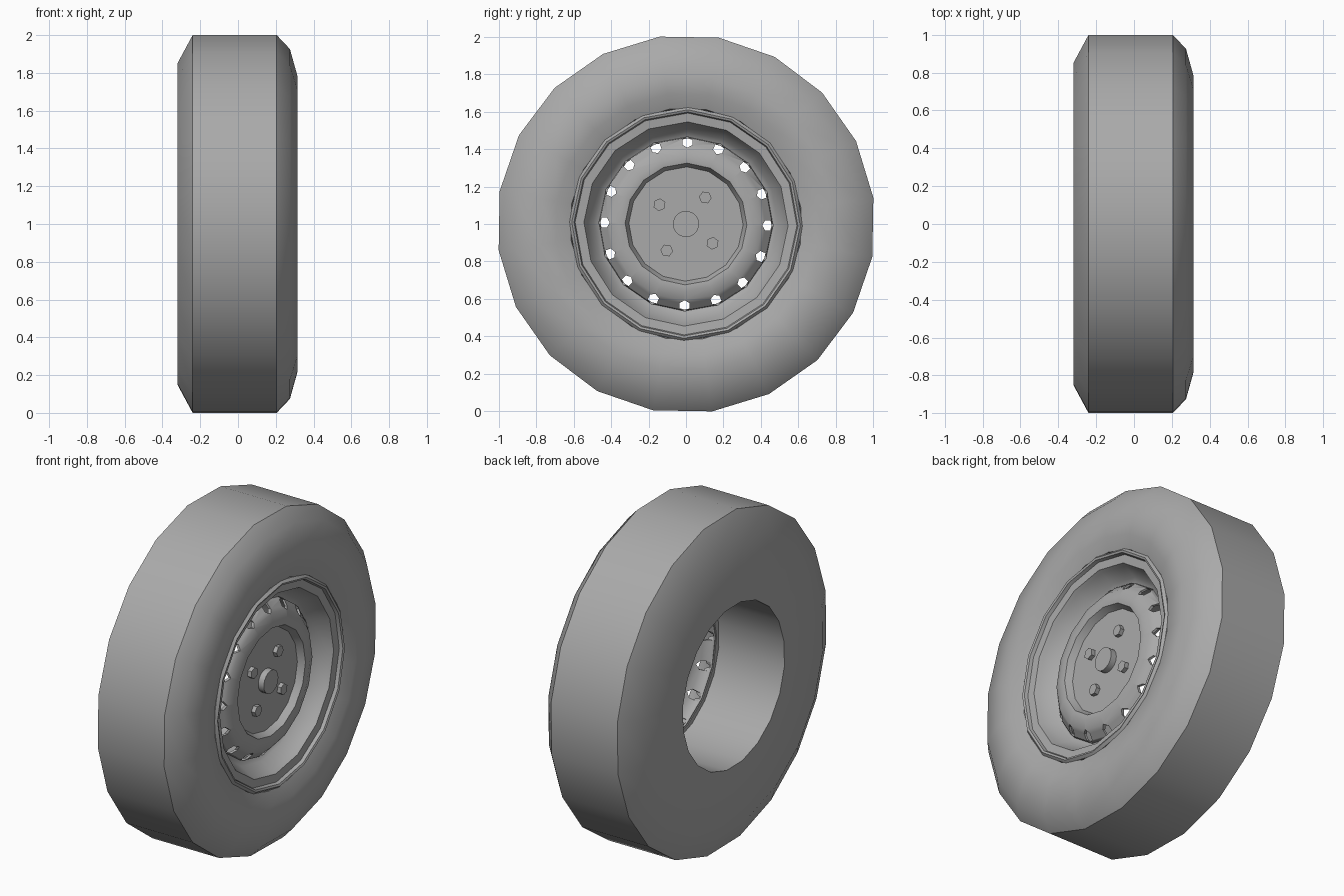
import bpy, bmesh
from math import sin, cos, radians, tau

if "Cube" in bpy.data.objects:
    bpy.data.objects.remove(bpy.data.objects["Cube"])

# One plain grey for the whole wheel
GREY = (0.4, 0.4, 0.4, 1)
grey = bpy.data.materials.new("plain_grey")
grey.diffuse_color = GREY
grey.use_nodes = True
grey.node_tree.nodes["Principled BSDF"].inputs["Base Color"].default_value = GREY

AXLE_Z = 1.0


def finish(name, bm):
    bmesh.ops.remove_doubles(bm, verts=bm.verts, dist=1e-5)
    bmesh.ops.recalc_face_normals(bm, faces=bm.faces)
    mesh = bpy.data.meshes.new(name)
    bm.to_mesh(mesh)
    bm.free()
    mesh.materials.append(grey)
    obj = bpy.data.objects.new(name, mesh)
    obj.location.z = AXLE_Z
    bpy.context.collection.objects.link(obj)
    return obj


def lathe(bm, profile, sides, start, y=0, z=0, closed=True):
    """Spin (x, radius) points around an axle parallel to x."""
    rings = []
    for i in range(sides):
        a = radians(start) + tau * i / sides
        rings.append([bm.verts.new((x, y + r * cos(a), z + r * sin(a)))
                      for x, r in profile])
    n = len(profile)
    for i in range(sides):
        p, q = rings[i], rings[(i + 1) % sides]
        for j in range(n if closed else n - 1):
            k = (j + 1) % n
            quad = [p[j], p[k], q[k], q[j]]
            if profile[j][1] == 0 and profile[k][1] == 0:
                continue
            if profile[j][1] == 0:
                quad = quad[:3]
            elif profile[k][1] == 0:
                quad = [p[j], p[k], q[j]]
            bm.faces.new(quad)


def peg(bm, x0, x1, r, sides, start, y=0, z=0):
    lathe(bm, [(x0, 0), (x0, r), (x1, r), (x1, 0)], sides, start, y, z, False)


def around(count, radius, start):
    for i in range(count):
        a = radians(start) + tau * i / count
        yield radius * cos(a), radius * sin(a), start + 360 * i / count


# Tyre: bevelled back, rounded front shoulder, open barrel
bm = bmesh.new()
lathe(bm, [(-0.32, 0.49), (-0.32, 0.86), (-0.24, 1.01), (0.205, 1.01),
           (0.275, 0.935), (0.315, 0.79), (0.305, 0.70), (0.275, 0.62),
           (0.22, 0.61), (0.12, 0.61), (0.12, 0.49)], 20, 8)
tyre = finish("tyre", bm)

# Rim: raised lip, ledge and sloping inner wall
bm = bmesh.new()
lathe(bm, [(0.12, 0.62), (0.275, 0.625), (0.29, 0.61), (0.285, 0.598),
           (0.265, 0.592), (0.26, 0.545), (0.24, 0.535), (0.16, 0.495),
           (0.145, 0.465), (0.12, 0.465)], 16, -1)
rim = finish("rim", bm)

# Disc: domed ring with a recessed centre plate
bm = bmesh.new()
lathe(bm, [(0.185, 0), (0.185, 0.305), (0.225, 0.325), (0.23, 0.36),
           (0.212, 0.41), (0.165, 0.462), (0.125, 0.468),
           (0.125, 0.458), (0.157, 0.452), (0.202, 0.402), (0.217, 0.36),
           (0.212, 0.335), (0.172, 0.31), (0.172, 0)], 16, -1, closed=False)
disc = finish("wheel_disc", bm)

# Ring of vent holes cut through the disc
bm = bmesh.new()
for y, z, turn in around(16, 0.437, -1):
    peg(bm, 0.135, 0.3, 0.03, 6, turn, y, z)
cutter = finish("vent_cutter", bm)
cutter.hide_render = True
cut = disc.modifiers.new("vents", "BOOLEAN")
cut.operation = "DIFFERENCE"
cut.solver = "EXACT"
cut.object = cutter
bpy.context.view_layer.objects.active = disc
bpy.ops.object.modifier_apply(modifier=cut.name)
bpy.data.objects.remove(cutter)

# Hub cap and wheel bolts
bm = bmesh.new()
peg(bm, 0.17, 0.222, 0.07, 16, -1)
hub = finish("hub_cap", bm)
bm = bmesh.new()
for y, z, turn in around(4, 0.175, 54):
    peg(bm, 0.17, 0.21, 0.034, 6, turn, y, z)
bolts = finish("wheel_bolts", bm)

# Smooth shading with crisp edges
bpy.ops.object.select_all(action="DESELECT")
for obj in (tyre, rim, disc, hub, bolts):
    obj.select_set(True)
bpy.context.view_layer.objects.active = tyre
bpy.ops.object.shade_smooth_by_angle(angle=radians(40))
